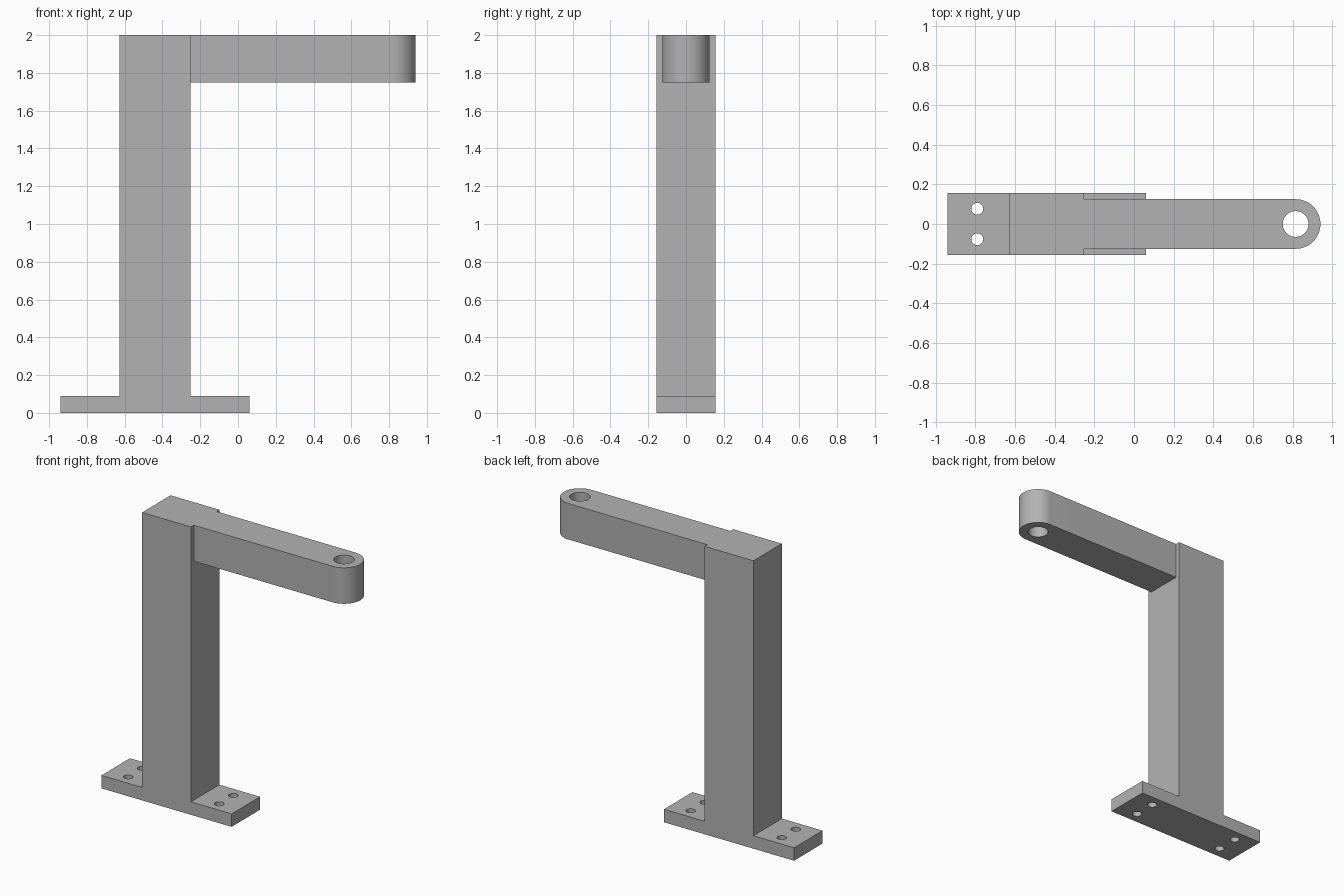
import bpy, bmesh, math
from mathutils import Matrix, Vector

cube = bpy.data.objects.get("Cube")
if cube:
    bpy.data.objects.remove(cube, do_unlink=True)

# Single plain grey finish
grey = bpy.data.materials.new("grey metal")
grey.use_nodes = True
colour = (0.45, 0.45, 0.45, 1)
grey.diffuse_color = colour
grey.node_tree.nodes["Principled BSDF"].inputs["Base Color"].default_value = colour

BASE_HALF, BASE_TOP, DEPTH = 0.5, 0.09, 0.156
POST_X, POST_HALF = -0.44, 0.1875
ARM_LOW, TOP, ARM_R, ARM_END = 1.75, 2.0, 0.125, 0.815


def extrude(name, outline, direction):
    """Solid made by sweeping a closed outline along a direction."""
    bm = bmesh.new()
    face = bm.faces.new([bm.verts.new(p) for p in outline])
    swept = bmesh.ops.extrude_face_region(bm, geom=[face])["geom"]
    bmesh.ops.translate(bm, vec=Vector(direction),
                        verts=[v for v in swept if isinstance(v, bmesh.types.BMVert)])
    bmesh.ops.recalc_face_normals(bm, faces=bm.faces)
    return finish(name, bm)


def finish(name, bm):
    mesh = bpy.data.meshes.new(name)
    bm.to_mesh(mesh)
    bm.free()
    mesh.materials.append(grey)
    obj = bpy.data.objects.new(name, mesh)
    bpy.context.collection.objects.link(obj)
    return obj


def drill(obj, centres, radius, z, height):
    """Cut vertical round holes, then bake the cut into the mesh."""
    bm = bmesh.new()
    for x, y in centres:
        bmesh.ops.create_cone(bm, cap_ends=True, segments=48, radius1=radius,
                              radius2=radius, depth=height,
                              matrix=Matrix.Translation((x, y, z)))
    cutter = finish("hole_cutter", bm)
    cutter.hide_render = True
    mod = obj.modifiers.new("holes", "BOOLEAN")
    mod.operation, mod.solver, mod.object = "DIFFERENCE", "EXACT", cutter
    bpy.ops.object.select_all(action="DESELECT")
    bpy.context.view_layer.objects.active = obj
    obj.select_set(True)
    bpy.ops.object.modifier_apply(modifier=mod.name)
    bpy.data.objects.remove(cutter, do_unlink=True)
    bpy.ops.object.shade_smooth_by_angle(angle=math.radians(30))


# Post and foot plate: one inverted T swept through the depth
half = [(BASE_HALF, 0), (BASE_HALF, BASE_TOP), (POST_HALF, BASE_TOP), (POST_HALF, TOP)]
tee = half + [(-x, z) for x, z in reversed(half)]
stand = extrude("post_and_foot", [(POST_X + x, -DEPTH, z) for x, z in tee],
                (0, 2 * DEPTH, 0))
drill(stand, [(POST_X + sx * 0.35, sy * 0.077) for sx in (-1, 1) for sy in (-1, 1)],
      0.03, BASE_TOP / 2, 0.3)

# Arm with a rounded free end and a through hole
root = POST_X + POST_HALF
angles = [math.pi * (i / 32 - 0.5) for i in range(33)]
tip = [(ARM_END + ARM_R * math.cos(a), ARM_R * math.sin(a), ARM_LOW) for a in angles]
arm = extrude("arm", [(root, -ARM_R, ARM_LOW)] + tip + [(root, ARM_R, ARM_LOW)],
              (0, 0, TOP - ARM_LOW))
drill(arm, [(ARM_END, 0)], 0.065, (ARM_LOW + TOP) / 2, 0.6)
